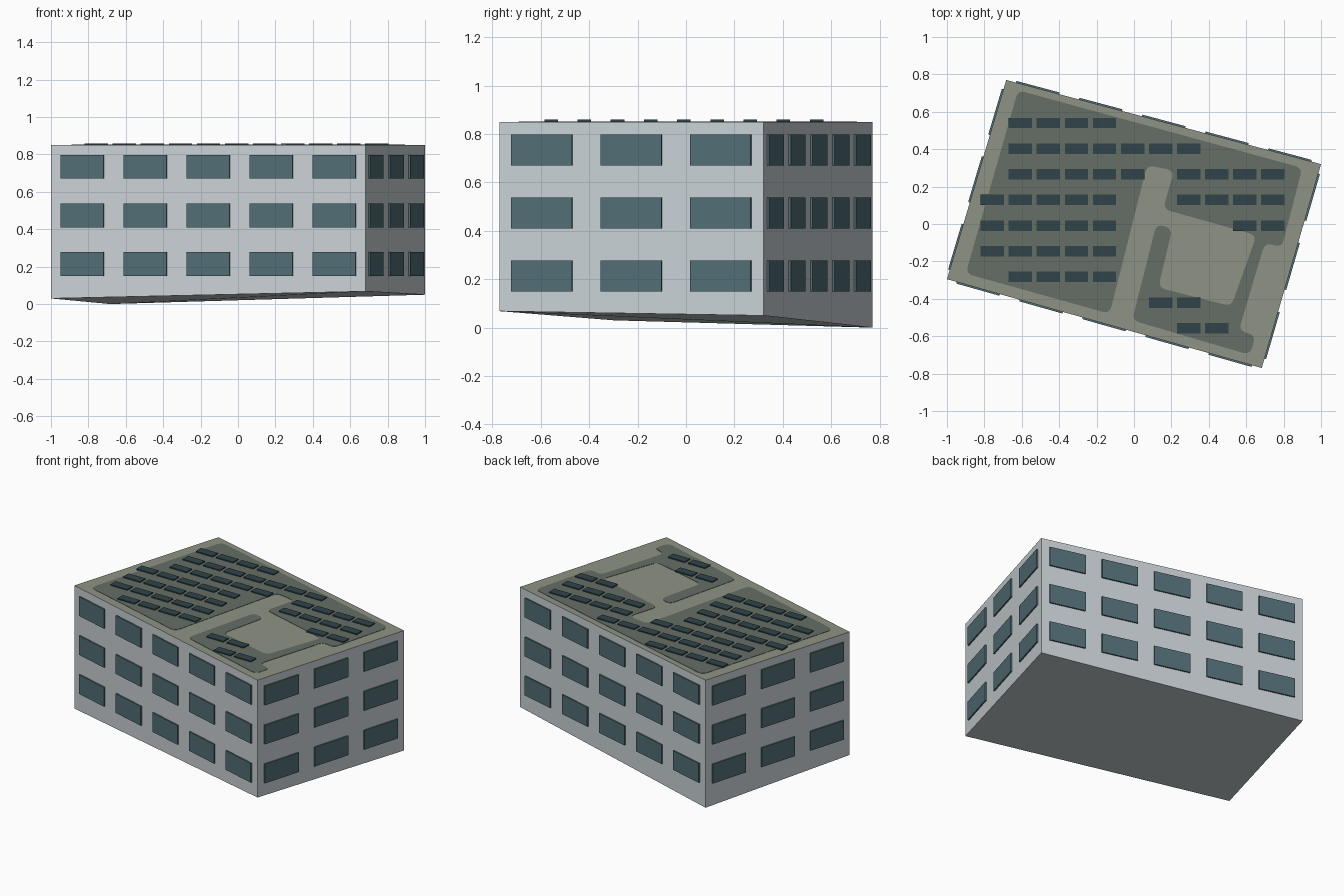
import bpy, bmesh
from mathutils import Vector

if "Cube" in bpy.data.objects:
    bpy.data.objects.remove(bpy.data.objects["Cube"])


def material(name, srgb):
    m = bpy.data.materials.new(name)
    m.diffuse_color = [((c + 0.055) / 1.055) ** 2.4 for c in srgb] + [1]
    m.use_nodes = True
    m.node_tree.nodes["Principled BSDF"].inputs["Base Color"].default_value = m.diffuse_color
    return m


WALL = material("pale wall", (0.79, 0.82, 0.835))
GLASS = material("teal glass", (0.32, 0.43, 0.46))
ROOF = material("olive roof", (0.56, 0.58, 0.52))
FELT = material("dark roof felt", (0.40, 0.43, 0.40))
PANEL = material("solar panel", (0.185, 0.265, 0.29))


def finish(bm, name, *mats):
    bmesh.ops.recalc_face_normals(bm, faces=bm.faces)
    mesh = bpy.data.meshes.new(name)
    bm.to_mesh(mesh)
    bm.free()
    for m in mats:
        mesh.materials.append(m)
    ob = bpy.data.objects.new(name, mesh)
    bpy.context.collection.objects.link(ob)
    return ob


def prism(bm, lower, upper):
    """Closed solid between two matching loops of points."""
    a = [bm.verts.new(p) for p in lower]
    b = [bm.verts.new(p) for p in upper]
    n = len(a)
    bm.faces.new(a[::-1])
    for i in range(n):
        j = (i + 1) % n
        bm.faces.new((a[i], a[j], b[j], b[i]))
    return bm.faces.new(b)


def rounded(points, radius, steps=4):
    """Polygon with filleted corners."""
    out = []
    pts = [Vector(p) for p in points]
    for i, p in enumerate(pts):
        q, r = pts[i - 1] - p, pts[(i + 1) % len(pts)] - p
        s = p + q.normalized() * min(radius, q.length * 0.45)
        e = p + r.normalized() * min(radius, r.length * 0.45)
        for k in range(steps + 1):
            t = k / steps
            out.append(s * (1 - t) ** 2 + p * 2 * t * (1 - t) + e * t * t)
    return out


TOP = 0.85
CORNERS = [(-1, -0.295), (0.683, -0.77), (1, 0.32), (-0.683, 0.77)]
BASE_Z = [0.03, 0.068, 0.05, 0.0]     # ground slopes under the block

# Building block with roof-coloured top
bm = bmesh.new()
top = prism(bm, [(x, y, z) for (x, y), z in zip(CORNERS, BASE_Z)],
            [(x, y, TOP) for x, y in CORNERS])
top.material_index = 1
finish(bm, "building_block", WALL, ROOF)

# Windows: three rows on every wall, five or three per row
bm = bmesh.new()
for i in range(4):
    a, b = Vector(CORNERS[i]), Vector(CORNERS[(i + 1) % 4])
    d = b - a
    out = Vector((d.y, -d.x)).normalized() * 0.009
    count, start, width = (5, 0.031, 0.137) if i % 2 == 0 else (3, 0.046, 0.23)
    step = (1 - 2 * start - width) / (count - 1)
    for k in range(count):
        p = a + d * (start + k * step)
        q = p + d * width
        for z in (0.15, 0.41, 0.67):
            quad = [(p, z), (q, z), (q, z + 0.128), (p, z + 0.128)]
            prism(bm, [(*v, h) for v, h in quad],
                  [(*(v + out), h) for v, h in quad])
finish(bm, "windows", GLASS)

# Dark felt area on the roof, wrapped around a courtyard shape
outline = [(-0.62, 0.715), (0.90, 0.30), (0.79, -0.125), (0.70, -0.10),
           (0.56, -0.57), (0.65, -0.595), (0.62, -0.70), (-0.01, -0.515),
           (0.12, 0.0), (0.205, -0.025), (0.13, -0.34), (0.52, -0.44),
           (0.655, -0.06), (0.155, 0.08), (0.215, 0.285), (0.07, 0.315),
           (-0.13, -0.48), (-0.90, -0.265)]
loop = rounded(outline, 0.04)
bm = bmesh.new()
prism(bm, [(p.x, p.y, TOP) for p in loop], [(p.x, p.y, TOP + 0.002) for p in loop])
finish(bm, "roof_felt", FELT)

# Solar panels: (row y, first x, count)
ROWS = [(0.54, -0.67, 4), (0.402, -0.67, 7), (0.265, -0.67, 5), (0.265, 0.23, 4),
        (0.129, -0.82, 5), (0.129, 0.23, 4), (-0.01, -0.82, 5), (-0.01, 0.53, 2),
        (-0.146, -0.82, 5), (-0.283, -0.67, 4), (-0.42, 0.08, 2), (-0.557, 0.23, 2)]
bm = bmesh.new()
for y, x0, n in ROWS:
    for k in range(n):
        x = x0 + 0.15 * k
        quad = [(x, y - 0.028), (x + 0.125, y - 0.028),
                (x + 0.125, y + 0.028), (x, y + 0.028)]
        prism(bm, [(*p, TOP) for p in quad], [(*p, TOP + 0.009) for p in quad])
finish(bm, "solar_panels", PANEL)
